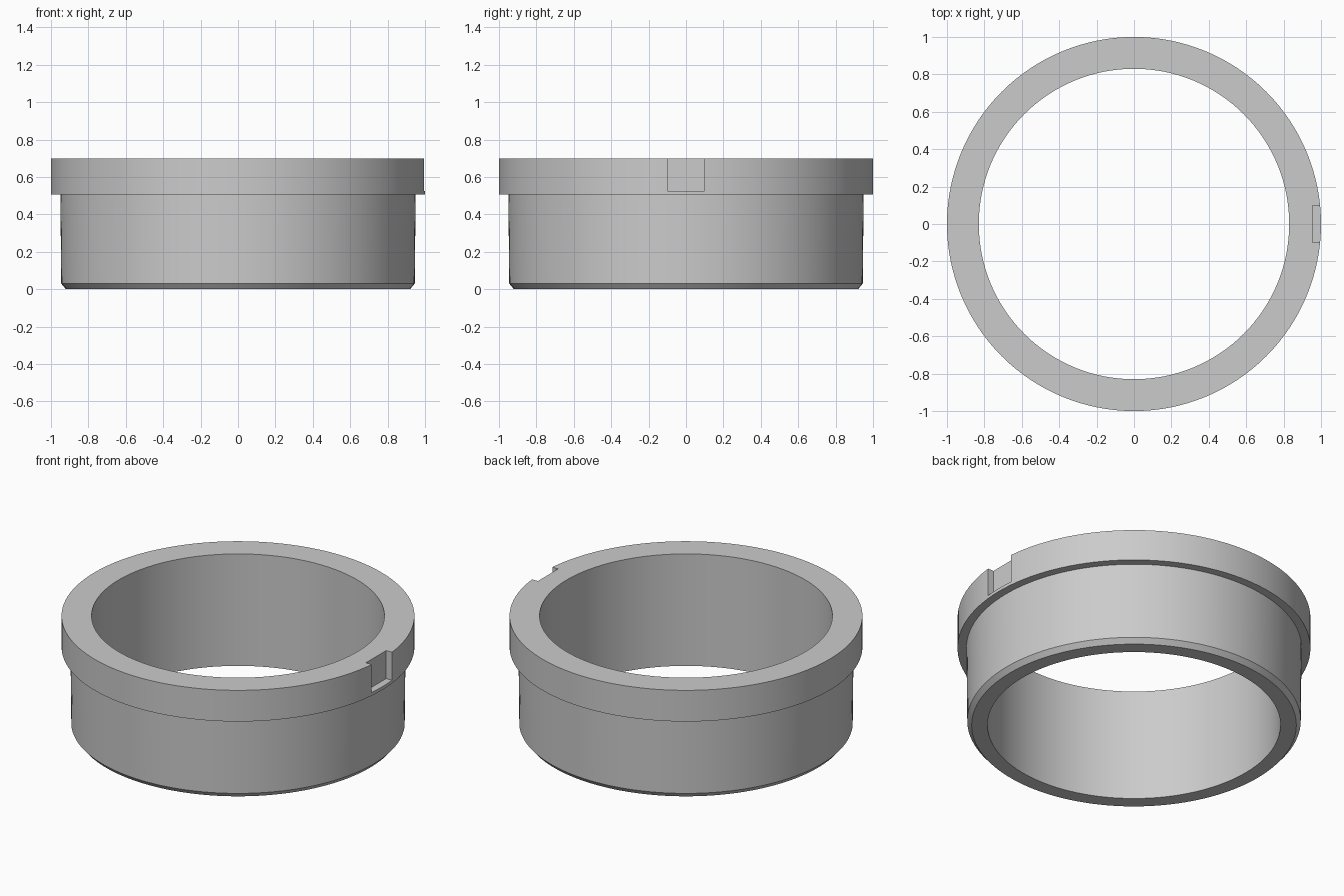
import bpy
import bmesh
import math
from mathutils import Matrix

if "Cube" in bpy.data.objects:
    bpy.data.objects.remove(bpy.data.objects["Cube"], do_unlink=True)

SEGMENTS = 128
HEIGHT = 0.70
BORE = 0.83

# Plain grey material
grey = bpy.data.materials.new("plain grey")
grey.use_nodes = True
colour = (0.6, 0.6, 0.6, 1)
grey.diffuse_color = colour
grey.node_tree.nodes["Principled BSDF"].inputs["Base Color"].default_value = colour


def make_object(name, bm):
    bmesh.ops.recalc_face_normals(bm, faces=bm.faces)
    mesh = bpy.data.meshes.new(name)
    bm.to_mesh(mesh)
    bm.free()
    mesh.materials.append(grey)
    obj = bpy.data.objects.new(name, mesh)
    bpy.context.collection.objects.link(obj)
    return obj


# Flanged ring: closed (radius, height) section revolved about z
section = [(BORE, 0), (0.92, 0), (0.945, 0.03), (0.95, 0.505),
           (1.0, 0.505), (1.0, HEIGHT), (BORE, HEIGHT)]
bm = bmesh.new()
points = [bm.verts.new((r, 0, z)) for r, z in section]
edges = [bm.edges.new((p, points[(i + 1) % len(points)])) for i, p in enumerate(points)]
bmesh.ops.spin(bm, geom=points + edges, cent=(0, 0, 0), axis=(0, 0, 1),
               angle=math.tau, steps=SEGMENTS, use_merge=True)
bmesh.ops.remove_doubles(bm, verts=bm.verts, dist=0.0001)
ring = make_object("flanged_ring", bm)

# Locating notch cut into the left side of the flange
bm = bmesh.new()
bmesh.ops.create_cube(bm, size=1, matrix=Matrix.Translation((1.055, 0, 0.725))
                      @ Matrix.Diagonal((0.2, 0.2, 0.4, 1)))
cutter = make_object("notch_cutter", bm)
cutter.hide_render = True

bpy.context.view_layer.objects.active = ring
ring.select_set(True)
notch = ring.modifiers.new("notch", "BOOLEAN")
notch.operation = "DIFFERENCE"
notch.solver = "EXACT"
notch.object = cutter
bpy.ops.object.modifier_apply(modifier=notch.name)
bpy.data.objects.remove(cutter, do_unlink=True)

# Smooth walls with crisp rims
bpy.ops.object.shade_smooth_by_angle(angle=math.radians(30))
